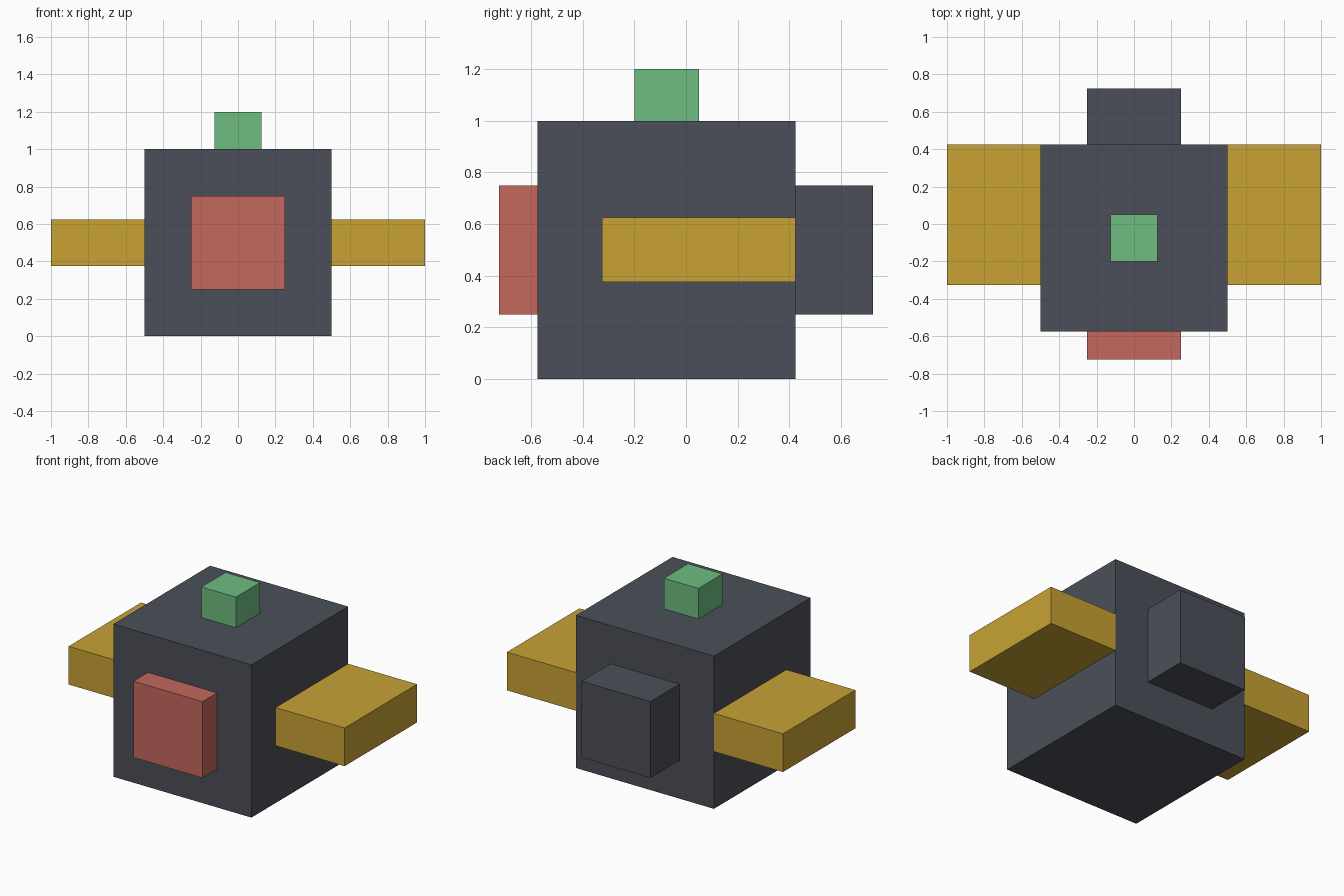
import bpy
import bmesh
from mathutils import Vector

default_cube = bpy.data.objects.get("Cube")
if default_cube:
    bpy.data.objects.remove(default_cube, do_unlink=True)


def make_material(name, rgb):
    mat = bpy.data.materials.new(name)
    mat.use_nodes = True
    colour = (*rgb, 1.0)
    mat.diffuse_color = colour
    mat.node_tree.nodes["Principled BSDF"].inputs["Base Color"].default_value = colour
    return mat


def make_box(name, low, high, mat):
    """Flat-shaded box between two opposite corners."""
    low, high = Vector(low), Vector(high)
    size, centre = high - low, (low + high) / 2
    bm = bmesh.new()
    bmesh.ops.create_cube(bm, size=1.0)
    bmesh.ops.scale(bm, vec=size, verts=bm.verts)
    mesh = bpy.data.meshes.new(name)
    bm.to_mesh(mesh)
    bm.free()
    mesh.materials.append(mat)
    obj = bpy.data.objects.new(name, mesh)
    obj.location = centre
    bpy.context.collection.objects.link(obj)
    return obj


charcoal = make_material("charcoal", (0.07, 0.078, 0.098))
red = make_material("soft red", (0.552, 0.138, 0.107))
gold = make_material("gold", (0.578, 0.361, 0.034))
green = make_material("green", (0.156, 0.503, 0.216))

FRONT, BACK = -0.575, 0.425

# Main body
make_box("body", (-0.5, FRONT, 0), (0.5, BACK, 1), charcoal)

# Front panel and rear pack
make_box("front_panel", (-0.25, FRONT - 0.15, 0.25), (0.25, FRONT, 0.75), red)
make_box("rear_pack", (-0.25, BACK, 0.25), (0.25, BACK + 0.3, 0.75), charcoal)

# Side wings, flush with the back of the body
for name, x in (("left_wing", 0.5), ("right_wing", -1.0)):
    make_box(name, (x, -0.325, 0.375), (x + 0.5, BACK, 0.625), gold)

# Top knob
make_box("top_knob", (-0.125, -0.2, 1), (0.125, 0.05, 1.2), green)
